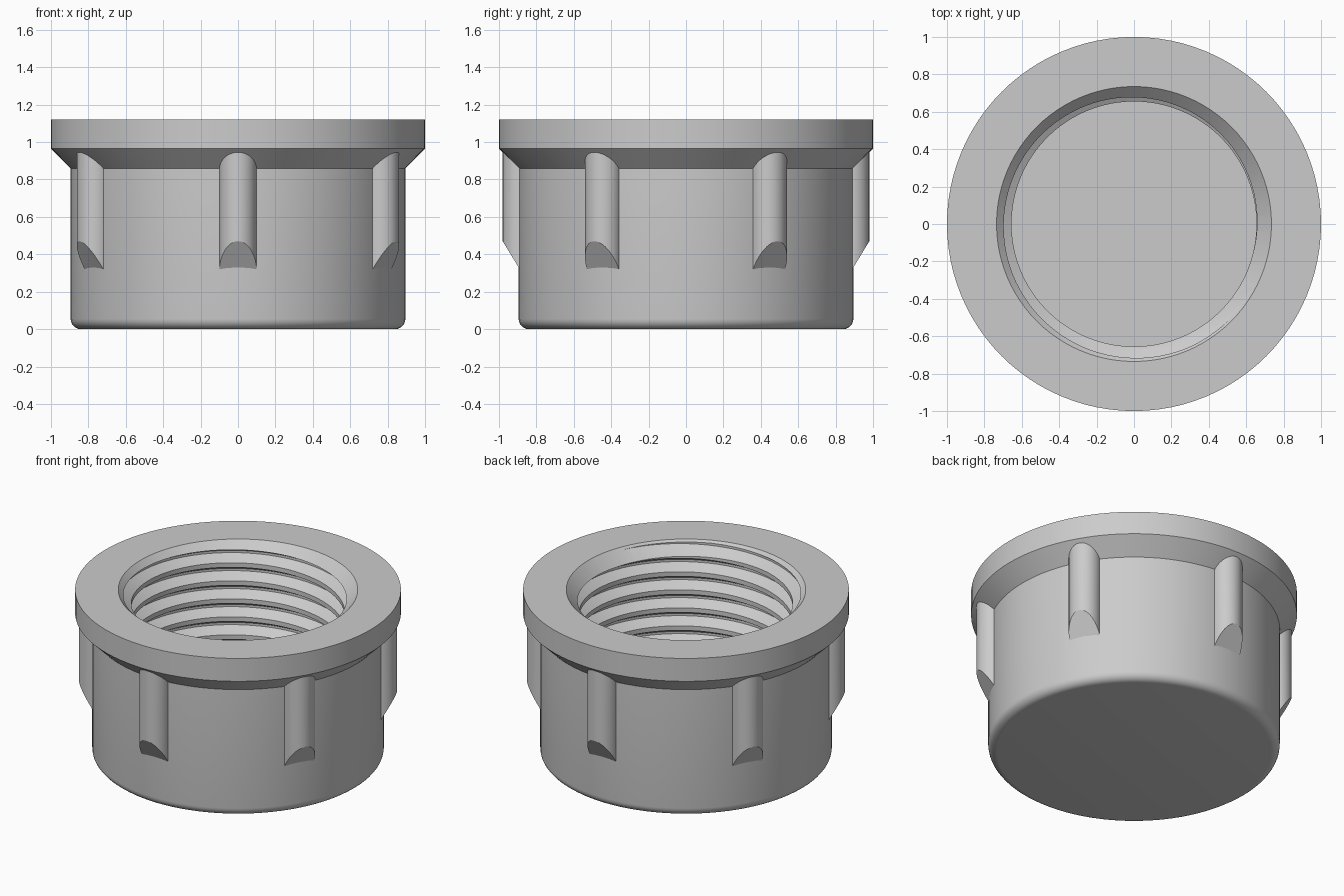
import bpy, bmesh, math
from mathutils import Vector, Matrix

if "Cube" in bpy.data.objects:
    bpy.data.objects.remove(bpy.data.objects["Cube"])

SEG = 96
TOP = 1.12
FLOOR = 0.12

grey = bpy.data.materials.new("plain_grey")
grey.use_nodes = True
colour = (0.6, 0.6, 0.6, 1)
grey.diffuse_color = colour
grey.node_tree.nodes["Principled BSDF"].inputs["Base Color"].default_value = colour


def finish(name, bm):
    bmesh.ops.recalc_face_normals(bm, faces=bm.faces)
    mesh = bpy.data.meshes.new(name)
    bm.to_mesh(mesh)
    bm.free()
    mesh.materials.append(grey)
    obj = bpy.data.objects.new(name, mesh)
    bpy.context.collection.objects.link(obj)
    return obj


def select(obj):
    bpy.ops.object.select_all(action='DESELECT')
    obj.select_set(True)
    bpy.context.view_layer.objects.active = obj


def smooth(obj):
    select(obj)
    bpy.ops.object.shade_smooth_by_angle(angle=math.radians(28))


def lathe(name, profile):
    """Solid of revolution from (radius, height) points, capped at both ends."""
    bm = bmesh.new()
    rings = []
    for r, z in profile:
        rings.append([bm.verts.new((r * math.cos(a), r * math.sin(a), z))
                      for a in (math.tau * i / SEG for i in range(SEG))])
    for low, high in zip(rings, rings[1:]):
        for i in range(SEG):
            j = (i + 1) % SEG
            bm.faces.new((low[i], low[j], high[j], high[i]))
    bm.faces.new(rings[0])
    bm.faces.new(rings[-1])
    return finish(name, bm)


def cut_flat(bm, point, normal):
    """Slice off the side the normal points to and close the opening."""
    geom = bm.verts[:] + bm.edges[:] + bm.faces[:]
    bmesh.ops.bisect_plane(bm, geom=geom, dist=1e-6, plane_co=point,
                           plane_no=normal, clear_outer=True)
    edges = [e for e in bm.edges if e.is_boundary]
    bmesh.ops.contextual_create(bm, geom=edges)


def threaded_rod(pitch, start, turns):
    """Right-handed 60 degree thread, trimmed flat at both ends."""
    minor, major = 0.655, 0.721
    profile = [(minor, 0), (minor, 0.25), (major, 0.5625), (major, 0.6875)]
    bm = bmesh.new()
    count = SEG * turns
    helices = []
    for r, rise in profile:
        helix = []
        for m in range(count + 1):
            a = math.tau * m / SEG
            z = start + pitch * (rise + m / SEG)
            helix.append(bm.verts.new((r * math.cos(a), r * math.sin(a), z)))
        helices.append(helix)
    for low, high in zip(helices, helices[1:]):
        for m in range(count):
            bm.faces.new((low[m], low[m + 1], high[m + 1], high[m]))
    # last strip joins the first helix one turn higher
    low, high = helices[-1], helices[0]
    for m in range(count - SEG):
        bm.faces.new((low[m], low[m + 1], high[m + 1 + SEG], high[m + SEG]))
    cut_flat(bm, (0, 0, FLOOR), (0, 0, -1))
    cut_flat(bm, (0, 0, TOP + 0.08), (0, 0, 1))
    return finish("thread_cutter", bm)


# Cap body: rounded bottom edge, straight wall, flared flange
R, FILLET = 0.895, 0.055
outline = []
for k in range(7):
    a = math.pi / 2 * k / 6
    outline.append((R - FILLET + FILLET * math.sin(a), FILLET - FILLET * math.cos(a)))
outline += [(R, 0.86), (1.0, 0.965), (1.0, TOP)]
cap = lathe("cap_body", outline)

# Threaded bore and chamfered mouth
PITCH = 0.122
rod = threaded_rod(PITCH, 1.045 - 10 * PITCH, 14)
mouth = lathe("mouth_cutter", [(0.64, TOP - 0.095), (0.815, TOP + 0.08)])
for cutter in (rod, mouth):
    select(cap)
    mod = cap.modifiers.new("bore", 'BOOLEAN')
    mod.operation = 'DIFFERENCE'
    mod.solver = 'EXACT'
    mod.object = cutter
    bpy.ops.object.modifier_apply(modifier=mod.name)
    bpy.data.objects.remove(cutter)
smooth(cap)

# Six grip ribs with sloped lower ends
for n in range(6):
    bm = bmesh.new()
    bmesh.ops.create_cone(bm, cap_ends=True, segments=32, radius1=0.1, radius2=0.1,
                          depth=0.9, matrix=Matrix.Translation((0.88, 0, 0.55)))
    cut_flat(bm, (0.895, 0, 0.33), Vector((0.14, 0, -0.085)).normalized())
    turn = Matrix.Rotation(math.radians(60 * n - 90), 4, 'Z')
    bmesh.ops.transform(bm, matrix=turn, verts=bm.verts)
    smooth(finish(f"grip_rib_{n + 1}", bm))
